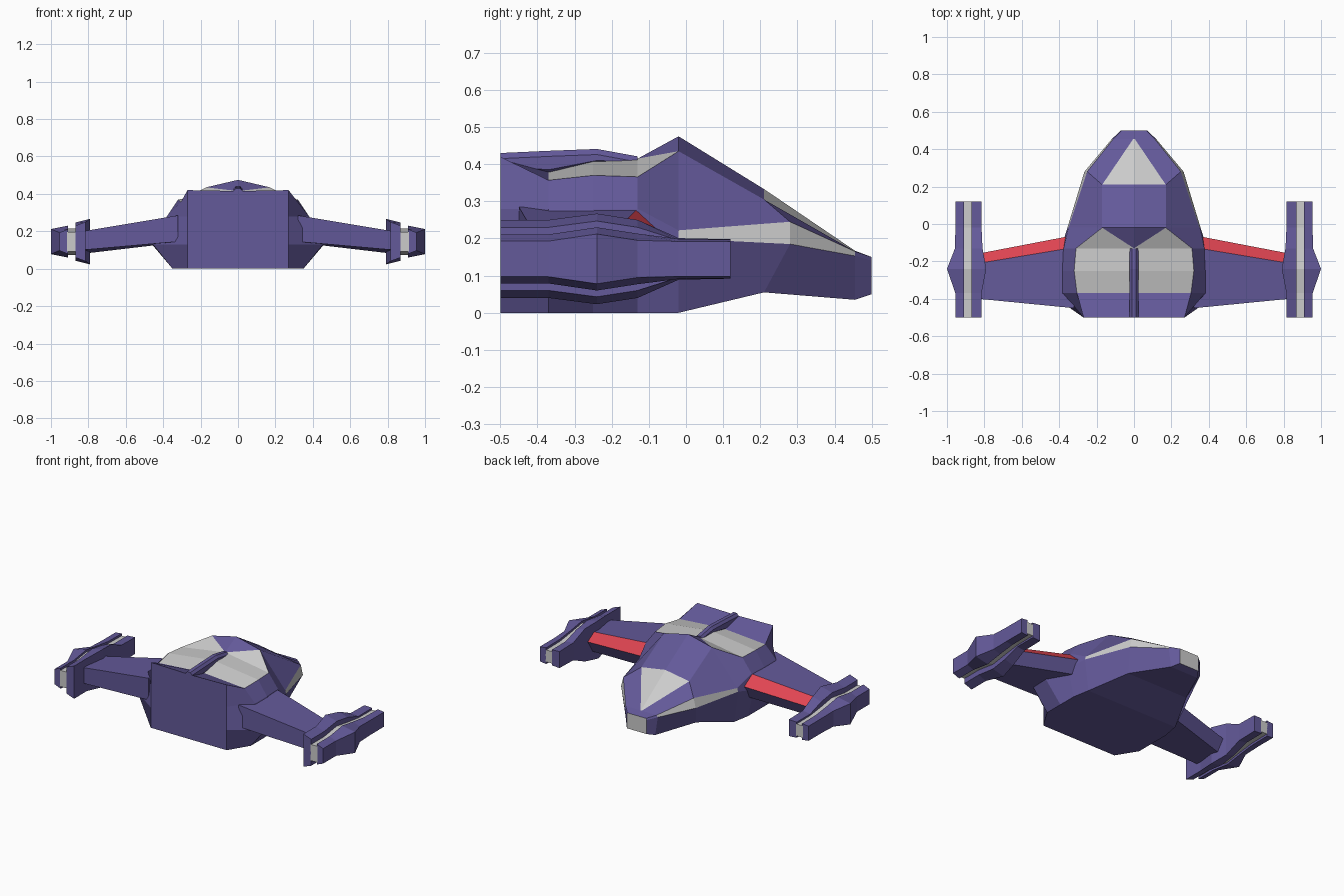
import bpy, bmesh

if "Cube" in bpy.data.objects:
    bpy.data.objects.remove(bpy.data.objects["Cube"])


def material(name, rgb):
    m = bpy.data.materials.new(name)
    m.diffuse_color = (*rgb, 1)
    m.use_nodes = True
    m.node_tree.nodes["Principled BSDF"].inputs["Base Color"].default_value = m.diffuse_color
    return m


MATS = [material("purple", (.125, .10, .32)),
        material("grey", (.8, .8, .8)),
        material("red", (.75, .06, .085))]
PURPLE, GREY, RED = 0, 1, 2


def loft(name, rings, colour=lambda i, j: PURPLE, caps=(PURPLE, PURPLE),
         split=None, mirror=False):
    """Skin closed rings; split(i, j) gives (first corner, two colours)."""
    bm = bmesh.new()
    rows = [[bm.verts.new(p) for p in r] for r in rings]
    n = len(rows[0])
    for i in range(len(rows) - 1):
        for j in range(n):
            k = (j + 1) % n
            q = [rows[i][j], rows[i][k], rows[i + 1][k], rows[i + 1][j]]
            s = split(i, j) if split else None
            if s:
                q = q[s[0]:] + q[:s[0]]
                bm.faces.new(q[:3]).material_index = s[1]
                bm.faces.new([q[0], q[2], q[3]]).material_index = s[2]
            else:
                bm.faces.new(q).material_index = colour(i, j)
    bm.faces.new(rows[0]).material_index = caps[0]
    bm.faces.new(rows[-1]).material_index = caps[1]
    bmesh.ops.recalc_face_normals(bm, faces=bm.faces)
    me = bpy.data.meshes.new(name)
    bm.to_mesh(me)
    bm.free()
    for m in MATS:
        me.materials.append(m)
    ob = bpy.data.objects.new(name, me)
    bpy.context.collection.objects.link(ob)
    if mirror:
        ob.modifiers.new("mirror", 'MIRROR').use_mirror_merge = False
    return ob


# Hull: y, top centre z, shoulder, stripe top, stripe bottom, floor edge (x, z)
# and the forward shift of the stripe points
sections = [
    (-.50, .415, (.27, .42), (.27, .28), (.27, .13), (.27, 0), 0),
    (-.37, .38, (.305, .357), (.38, .28), (.455, .13), (.35, 0), 0),
    (-.25, .41, (.32, .37), (.38, .28), (.46, .13), (.35, 0), 0),
    (-.13, .415, (.31, .366), (.375, .28), (.39, .18), (.35, 0), 0),
    (-.02, .475, (.17, .435), (.35, .222), (.356, .20), (.33, 0), 0),
    (.21, .333, (.17, .305), (.25, .245), (.265, .185), (.22, .055), .07),
    (.455, .167, (.004, .165), (.11, .165), (.118, .153), (.10, .035), 0),
    (.50, .15, (.004, .15), (.066, .15), (.07, .14), (.07, .05), 0),
]
rings = []
for y, top, t, u, l, b, dy in sections:
    half = [(t[0], y, t[1]), (u[0], y + dy, u[1]), (l[0], y + dy, l[1]), (b[0], y, b[1])]
    other = [(-x, yy, z) for x, yy, z in reversed(half)]
    rings.append([(0, y, top)] + half + [(0, y, b[1])] + other)


def hull_colour(i, j):
    strip = min(j, 9 - j)
    return GREY if (strip == 0 and i in (1, 2, 5)) or (strip == 2 and i in (4, 5)) else PURPLE


def hull_split(i, j):
    if i == 3 and j == 0:
        return 0, GREY, PURPLE
    if i == 3 and j == 9:
        return 1, PURPLE, GREY


loft("hull", rings, hull_colour, (PURPLE, GREY), hull_split)

# Spine along the rear deck
spine = [(-.50, .385, .43), (-.37, .375, .436), (-.24, .40, .441), (-.13, .40, .421)]
loft("spine", [[(-.025, y, lo + .01), (-.025, y, hi - .015), (-.012, y, hi), (.012, y, hi),
                (.025, y, hi - .015), (.025, y, lo + .01), (.012, y, lo), (-.012, y, lo)]
               for y, lo, hi in spine])

# Wings with a red leading edge
root = [(-.45, .145), (-.45, .285), (-.125, .285), (-.06, .222), (-.10, .14)]
tip = [(-.40, .10), (-.40, .20), (-.21, .20), (-.158, .155), (-.20, .08)]
loft("wing", [[(.32, y, z) for y, z in root], [(.83, y, z) for y, z in tip]],
     lambda i, j: RED if j == 2 else PURPLE, mirror=True)

# Wing-tip pods: y, inner x, inner half height, outer x, outer half height
stations = [(-.50, .815, .105, .955, .066), (-.37, .815, .105, .955, .066),
            (-.24, .79, .122, 1.0, .085), (-.13, .81, .105, .957, .068),
            (-.02, .815, .056, .955, .054), (.12, .815, .053, .955, .052)]
MID = .145


def plate(y, x0, h0, x1, h1):
    return [(x0, y, MID - h0), (x0, y, MID + h0), (x1, y, MID + h1), (x1, y, MID - h1)]


loft("pod_inner_plate", [plate(y, xi, hi, .87, max(hi - .02, .05))
                         for y, xi, hi, xo, ho in stations], mirror=True)
loft("pod_core", [plate(y, .865, ho - .014, .915, ho - .014)
                  for y, xi, hi, xo, ho in stations],
     lambda i, j: GREY, (GREY, GREY), mirror=True)
loft("pod_outer_plate", [plate(y, .91, ho, xo, max(ho - .018, .047))
                         for y, xi, hi, xo, ho in stations], mirror=True)
